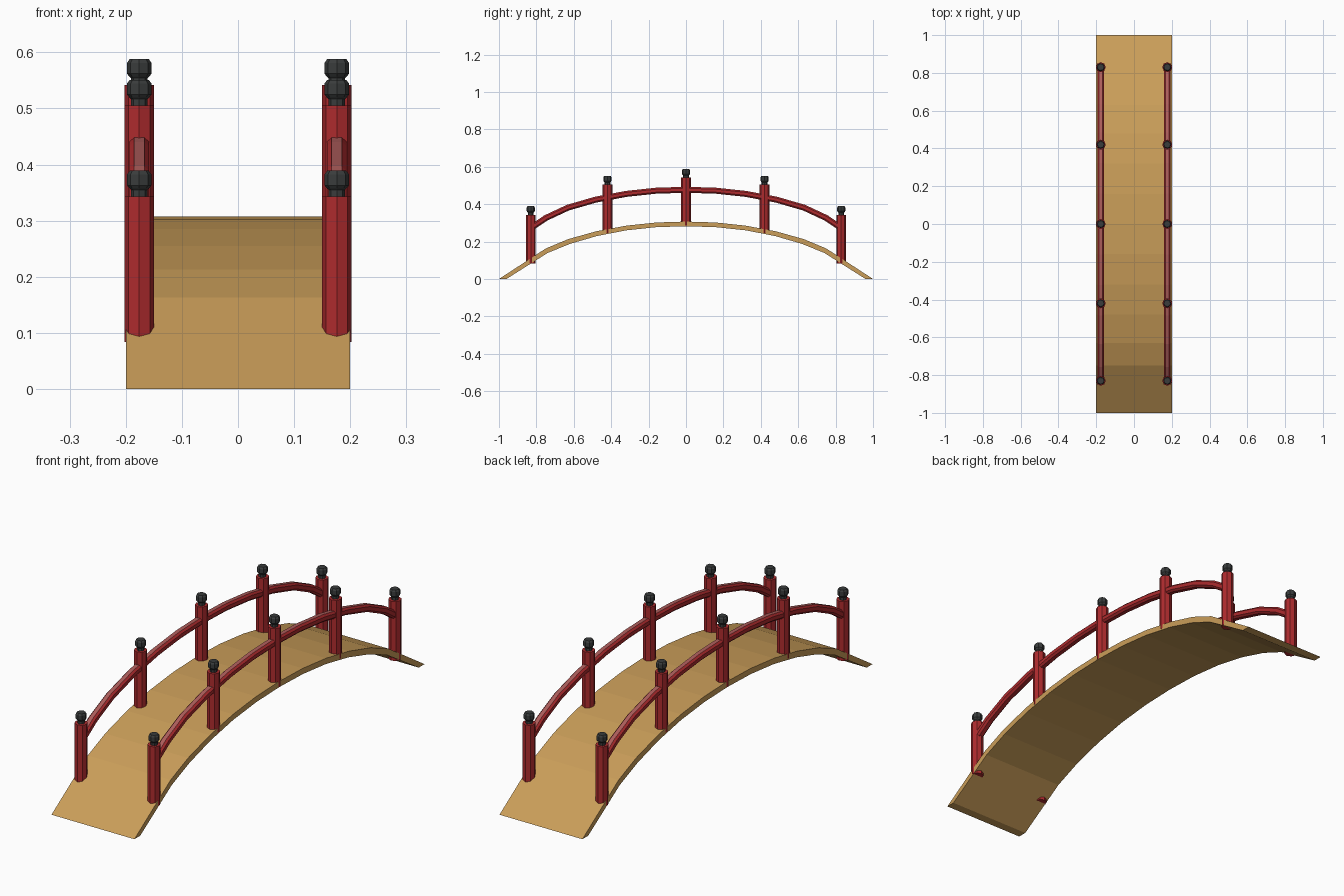
import bpy, bmesh, math
from mathutils import Vector

if "Cube" in bpy.data.objects:
    bpy.data.objects.remove(bpy.data.objects["Cube"])


def material(name, rgb):
    m = bpy.data.materials.new(name)
    m.diffuse_color = (*rgb, 1)
    m.use_nodes = True
    m.node_tree.nodes["Principled BSDF"].inputs["Base Color"].default_value = m.diffuse_color
    return m


WOOD = material("tan wood", (0.59, 0.34, 0.10))
RED = material("red paint", (0.42, 0.024, 0.027))
PINK = material("worn pink red", (0.42, 0.11, 0.105))
DARK = material("charcoal metal", (0.042, 0.046, 0.046))


def finish(bm, name, *mats):
    bmesh.ops.recalc_face_normals(bm, faces=bm.faces)
    me = bpy.data.meshes.new(name)
    bm.to_mesh(me)
    bm.free()
    for m in mats:
        me.materials.append(m)
    ob = bpy.data.objects.new(name, me)
    bpy.context.collection.objects.link(ob)
    return ob


def loft(bm, rings):
    """Skin closed rings of points and cap both ends."""
    vs = [[bm.verts.new(p) for p in r] for r in rings]
    n = len(vs[0])
    for a, b in zip(vs, vs[1:]):
        for i in range(n):
            j = (i + 1) % n
            bm.faces.new((a[i], a[j], b[j], b[i]))
    bm.faces.new(vs[0])
    bm.faces.new(vs[-1])


def both_ways(half):
    """Mirror a half path (from y = 0 outward) to the full length."""
    return [(-y, z) for y, z in reversed(half)] + half[1:]


def turned(name, mat, x, y, z0, profile):
    """Eight-sided turned part from (radius, height) pairs."""
    bm = bmesh.new()
    loft(bm, [[(x + r * math.cos(k * math.pi / 4), y + r * math.sin(k * math.pi / 4), z0 + h)
               for k in range(8)] for r, h in profile])
    return finish(bm, name, mat)


# Arched deck
top = both_ways([(0, .307), (.16, .302), (.32, .285), (.48, .255),
                 (.63, .213), (.75, .163), (1, 0)])
under = both_ways([(0, .282), (.16, .277), (.32, .260), (.475, .230),
                   (.62, .188), (.74, .139), (.96, 0)])
bm = bmesh.new()
loft(bm, [[(-.2, y, z), (.2, y, z), (.2, v, w), (-.2, v, w)]
          for (y, z), (v, w) in zip(top, under)])
finish(bm, "deck", WOOD)

# Posts with caps: (y, bottom, top)
posts = [(0, .285, .542), (.42, .247, .505), (-.42, .247, .505),
         (.83, .084, .343), (-.83, .084, .343)]
CAP = [(.015, -.005), (.015, .012), (.018, .015), (.022, .020), (.022, .039), (.017, .046)]
rail_path = both_ways([(0, .477), (.16, .472), (.32, .455), (.48, .425),
                       (.63, .382), (.75, .326), (.83, .272)])
RAIL = [(-.009, .016), (.009, .016), (.017, .008), (.017, -.008),
        (.009, -.016), (-.009, -.016), (-.017, -.008), (-.017, .008)]

for side, sx in (("left", -.176), ("right", .176)):
    for i, (y, z0, z1) in enumerate(posts):
        turned(f"{side}_post_{i}", RED, sx, y, z0, [(.0265, 0), (.0265, z1 - z0)])
        turned(f"{side}_post_cap_{i}", DARK, sx, y, z1, CAP)

    # Curved handrail with a paler top facet
    bm = bmesh.new()
    rings = []
    for i, (y, z) in enumerate(rail_path):
        a = rail_path[max(i - 1, 0)]
        b = rail_path[min(i + 1, len(rail_path) - 1)]
        t = Vector((b[0] - a[0], b[1] - a[1])).normalized()
        rings.append([(sx + u, y - t.y * v, z + t.x * v) for u, v in RAIL])
    loft(bm, rings)
    rail = finish(bm, f"{side}_handrail", RED, PINK)
    for f in rail.data.polygons:
        if f.normal.z > .75 and abs(f.normal.x) < .1:
            f.material_index = 1
